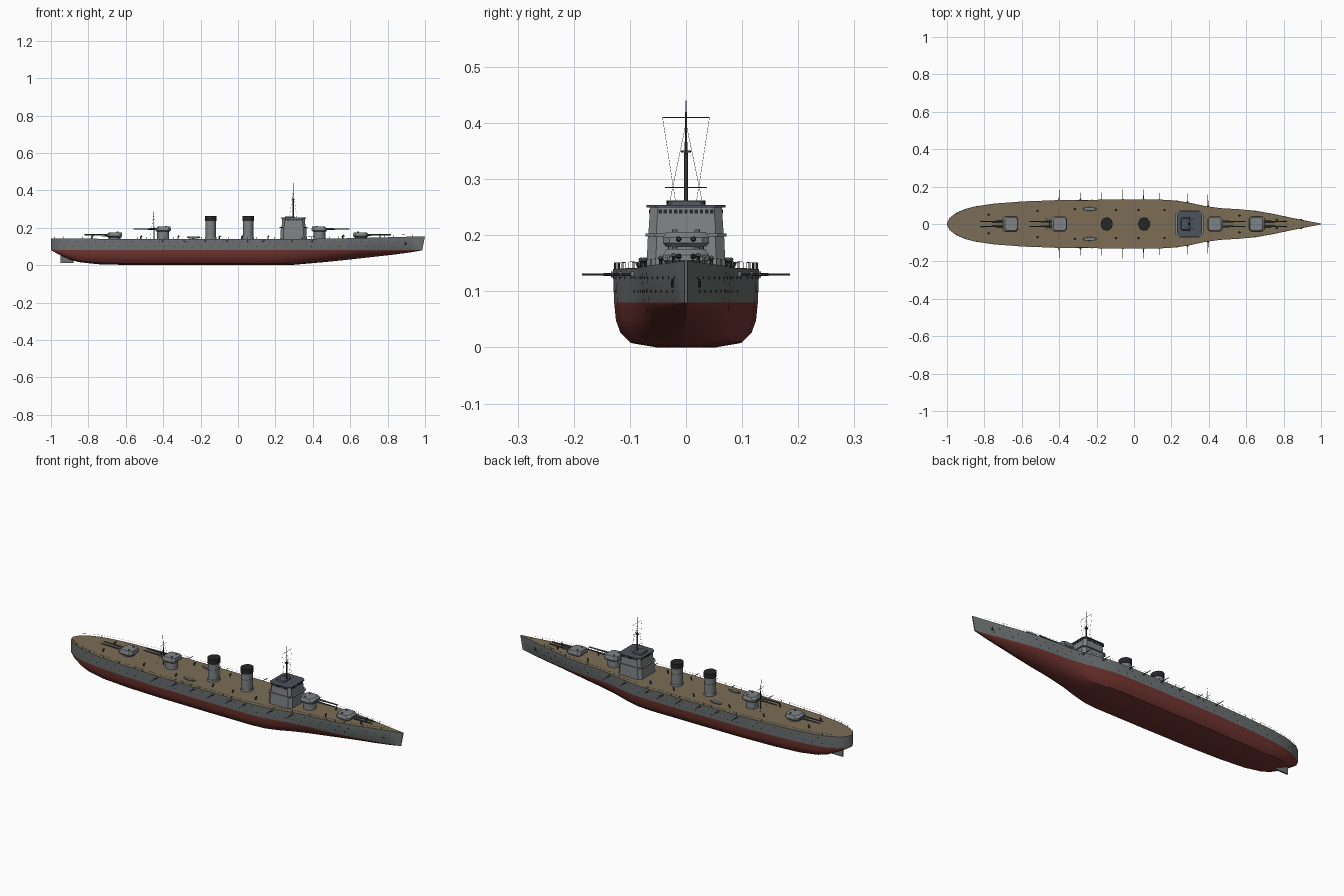
import bpy, bmesh, math
from mathutils import Vector, Matrix

if "Cube" in bpy.data.objects:
    bpy.data.objects.remove(bpy.data.objects["Cube"])


def mat(name, r, g, b):
    m = bpy.data.materials.new(name)
    m.diffuse_color = (r, g, b, 1)
    m.use_nodes = True
    m.node_tree.nodes["Principled BSDF"].inputs["Base Color"].default_value = m.diffuse_color
    return m


HULL = mat("hull_grey", 0.155, 0.17, 0.17)
RED = mat("antifouling_red", 0.165, 0.035, 0.03)
DECK = mat("deck_tan", 0.2, 0.155, 0.092)
GREY = mat("structure_grey", 0.21, 0.225, 0.23)
ROOF = mat("roof_slate", 0.075, 0.085, 0.105)
DARK = mat("funnel_black", 0.02, 0.02, 0.022)
GUN = mat("gun_metal", 0.06, 0.065, 0.068)


def finish(bm, name, mats, angle=35):
    bmesh.ops.recalc_face_normals(bm, faces=bm.faces)
    me = bpy.data.meshes.new(name)
    bm.to_mesh(me)
    bm.free()
    for m in mats:
        me.materials.append(m)
    for p in me.polygons:
        p.use_smooth = True
    me.set_sharp_from_angle(angle=math.radians(angle))
    ob = bpy.data.objects.new(name, me)
    bpy.context.collection.objects.link(ob)
    return ob


def rod(bm, a, b, r1, r2=None, n=8):
    a, b = Vector(a), Vector(b)
    d = b - a
    M = Matrix.Translation((a + b) / 2) @ d.to_track_quat('Z', 'Y').to_matrix().to_4x4()
    bmesh.ops.create_cone(bm, cap_ends=True, segments=n, radius1=r1,
                          radius2=r1 if r2 is None else r2, depth=d.length, matrix=M)


def skin(bm, rings):
    rows = [[bm.verts.new(p) for p in ring] for ring in rings]
    n = len(rows[0])
    for a, b in zip(rows, rows[1:]):
        for i in range(n):
            j = (i + 1) % n
            bm.faces.new((a[i], a[j], b[j], b[i]))
    bm.faces.new(rows[0])
    bm.faces.new(rows[-1])


def block(bm, cx, cy, layers, c=0.012):
    """Chamfered block; layers are (x offset, half x, half y, z)."""
    rings = []
    for ox, hx, hy, z in layers:
        q = [(hx, hy - c), (hx - c, hy), (c - hx, hy), (-hx, hy - c),
             (-hx, c - hy), (c - hx, -hy), (hx - c, -hy), (hx, c - hy)]
        rings.append([(cx + ox + x, cy + y, z) for x, y in q])
    skin(bm, rings)


# Hull stations: x, half beam, keel height
ST = [(-1, .006, .079), (-.985, .034, .072), (-.95, .06, .053), (-.9, .081, .03), (-.85, .094, .016),
      (-.75, .109, .005), (-.6, .12, .001), (-.4, .128, 0), (-.15, .13, 0), (.15, .13, 0),
      (.23, .125, 0), (.3, .113, .002), (.38, .096, .009), (.46, .085, .016), (.56, .079, .026),
      (.65, .071, .036), (.74, .055, .046), (.83, .036, .056), (.92, .017, .068), (.985, .0025, .079)]
WL = 0.08


def at(x, k):
    for p, q in zip(ST, ST[1:]):
        if x <= q[0]:
            return p[k] + (q[k] - p[k]) * (x - p[0]) / (q[0] - p[0])
    return ST[-1][k]


def deck_z(x):
    return 0.14 + 0.015 * max(0, (x - 0.3) / 0.7) ** 1.5 + 0.003 * max(0, (-x - 0.6) / 0.4)


def section(x, b, zk):
    v = min(1, max(0, (x - 0.2) / 0.5))
    full = [(.4, 0), (.76, .1), (.9, .33), (.96, .6), (.985, 1)]
    vee = [(.25, .12), (.48, .3), (.68, .52), (.83, .74), (.94, 1)]
    pts = [(0, zk)]
    for (fy, fz), (vy, vz) in zip(full, vee):
        pts.append((b * (fy + (vy - fy) * v), zk + (WL - zk) * (fz + (vz - fz) * v)))
    pts.append((b, deck_z(x)))
    rake = 0.015 * max(0, (x - .9) / .085)
    ring = pts + [(-y, z) for y, z in reversed(pts[1:])]
    return [(x + rake * max(0, (z - WL) / .075), y, z) for y, z in ring]


bm = bmesh.new()
skin(bm, [section(*s) for s in ST])
bm.normal_update()
for f in bm.faces:
    z = f.calc_center_median().z
    f.material_index = 1 if z < WL else (2 if min(v.co.z for v in f.verts) > 0.13 else 0)
finish(bm, "hull", [HULL, RED, DECK], 30)

# Rudder
bm = bmesh.new()
block(bm, -0.915, 0, [(0, .035, .004, .012), (0, .035, .004, .07)], 0.002)
finish(bm, "rudder", [HULL])

# Main gun turrets: x, direction, raise above deck
for i, (x, d, up) in enumerate([(-.66, -1, 0), (-.4, -1, .031), (.435, 1, .031), (.657, 1, 0)]):
    z = 0.149 + up
    bm = bmesh.new()
    block(bm, x, 0, [(0, .036, .036, z), (0, .041, .041, z + .006), (0, .041, .041, z + .016),
                     (-.004 * d, .034, .035, z + .026)])
    for y in (-.02, .02):
        rod(bm, (x - .015 * d, y, z + .024), (x - .015 * d, y, z + .03), .005)
    finish(bm, f"turret_{i}", [GREY])
    bm = bmesh.new()
    rod(bm, (x, 0, .12), (x, 0, z + .002), .032, n=24)
    finish(bm, f"barbette_{i}", [GREY])
    bm = bmesh.new()
    for y in (-.013, .013):
        rod(bm, (x + .03 * d, y, z + .013), (x + .075 * d, y, z + .013), .0052, .0045, 12)
        rod(bm, (x + .07 * d, y, z + .013), (x + .16 * d, y, z + .0135), .004, .0028, 12)
    finish(bm, f"main_guns_{i}", [GUN])

# Bridge tower
BX = 0.297
bm = bmesh.new()
block(bm, BX, 0, [(0, .072, .071, .13), (0, .068, .068, .198)], .016)
block(bm, BX, 0, [(0, .074, .072, .198), (0, .074, .072, .203)], .016)
block(bm, BX, 0, [(0, .064, .067, .203), (0, .06, .064, .25)], .014)
finish(bm, "bridge_tower", [GREY])
bm = bmesh.new()
block(bm, BX, 0, [(0, .066, .07, .249), (0, .066, .07, .254)], .016)
block(bm, BX - .02, 0, [(0, .026, .034, .254), (0, .024, .03, .261)], .006)
finish(bm, "bridge_roof", [ROOF])
bm = bmesh.new()
for k in range(-5, 6):
    for s in (-1, 1):
        for c, h in (((BX + s * .0607, k * .0092, .242), (.001, .003, .0035)),
                     ((BX + k * .0085, s * .0647, .242), (.003, .001, .0035))):
            bmesh.ops.create_cube(bm, size=2, matrix=Matrix.Translation(c) @ Matrix.Diagonal((*h, 1)))
finish(bm, "bridge_windows", [DARK])

# Funnels with black caps
for i, x in enumerate((-.146, .054)):
    bm = bmesh.new()
    rod(bm, (x, 0, .13), (x, 0, .15), .033, .03, 24)
    rod(bm, (x, 0, .14), (x, 0, .24), .028, .028, 24)
    rod(bm, (x, 0, .2), (x, 0, .204), .0295, n=24)
    bmesh.ops.scale(bm, vec=(1, 1.12, 1), verts=bm.verts)
    finish(bm, f"funnel_{i}", [GREY])
    bm = bmesh.new()
    rod(bm, (x, 0, .235), (x, 0, .262), .031, n=24)
    bmesh.ops.scale(bm, vec=(1, 1.12, 1), verts=bm.verts)
    finish(bm, f"funnel_cap_{i}", [DARK])

# Masts, yards and rigging
bm = bmesh.new()
rod(bm, (.295, 0, .25), (.295, 0, .36), .004, .003)
rod(bm, (.295, 0, .35), (.295, 0, .44), .0025, .001)
rod(bm, (.295, 0, .347), (.295, 0, .351), .009)
for z, h in ((.41, .042), (.285, .037)):
    rod(bm, (.295, -h, z), (.295, h, z), .0008, n=5)
rod(bm, (-.45, 0, .13), (-.45, 0, .23), .003, .002)
rod(bm, (-.45, 0, .23), (-.455, 0, .3), .0015, .0008)
rod(bm, (-.45, -.03, .25), (-.45, .03, .25), .0008, n=5)
finish(bm, "masts", [GUN])
bm = bmesh.new()
for s in (-1, 1):
    rod(bm, (.295, s * .042, .41), (.295, s * .018, .255), .0004, n=3)
    for dx in (-.02, .02):
        rod(bm, (.295, 0, .4), (.295 + dx, s * .03, .255), .0004, n=3)
        rod(bm, (-.452, 0, .27), (-.45 + dx, s * .03, .14), .0004, n=3)
finish(bm, "rigging", [GUN])

# Casemate guns along the sides: x, muzzle y
bm = bmesh.new()
mounts = bmesh.new()
for x, y in ((-.4, .183), (-.285, .168), (-.175, .168), (-.06, .185),
             (.05, .185), (.135, .165), (.285, .162), (.395, .157)):
    for s in (-1, 1):
        b = at(x, 1)
        rod(mounts, (x, s * (b - .01), .13), (x, s * (b + .004), .13), .007, .005, 12)
        rod(bm, (x, s * b, .13), (x, s * y, .13), .0026, .0014)
finish(bm, "casemate_guns", [GUN])
finish(mounts, "casemate_mounts", [HULL])

# Portholes in two rows, and anchors
bm = bmesh.new()
for row, z in ((0, .1), (1, .124)):
    for k in range(38):
        x = -.93 + k * .049 + row * .02
        f = .985 + .015 * (z - WL) / .06 if x < .2 else .96 + .04 * (z - WL) / .06
        b = at(x, 1) * f
        for s in (-1, 1):
            rod(bm, (x, s * (b - .003), z), (x, s * (b + .0008), z), .0022)
for s in (-1, 1):
    rod(bm, (.895, s * .024, .122), (.895, s * .025, .108), .002)
    rod(bm, (.888, s * .025, .109), (.902, s * .023, .109), .002)
finish(bm, "portholes_and_anchors", [DARK])

# Railing round the deck edge
bm = bmesh.new()
xs = [-.98 + k * .049 for k in range(40)]
for s in (-1, 1):
    tops = []
    for x in xs:
        y, z = s * max(.002, at(x, 1) - .002), deck_z(x)
        rod(bm, (x, y, z - .002), (x, y, z + .011), .0007, n=4)
        tops.append((x, y, z + .011))
    for a, b in zip(tops, tops[1:]):
        rod(bm, a, b, .0003, n=3)
finish(bm, "railing", [GUN])

# Ship's boats
bm = bmesh.new()
for s in (-1, 1):
    M = Matrix.Translation((-.237, s * .08, .15)) @ Matrix.Diagonal((.037, .01, .009, 1))
    bmesh.ops.create_uvsphere(bm, u_segments=16, v_segments=8, radius=1, matrix=M)
for v in bm.verts:
    v.co.z = min(v.co.z, .152)
finish(bm, "boats", [GREY])

# Deck vents and bollards
bm = bmesh.new()
for x, y in ((-.1, .075), (.16, .075), (.02, .075), (-.32, .08), (-.52, .07), (-.78, .05), (.56, .045), (.76, .022)):
    for s in (-1, 1):
        z = deck_z(x)
        rod(bm, (x, s * y, z - .002), (x, s * y, z + .014), .003)
        rod(bm, (x, s * y, z + .012), (x + .006, s * y, z + .017), .0035, .0045)
finish(bm, "deck_vents", [GUN])
